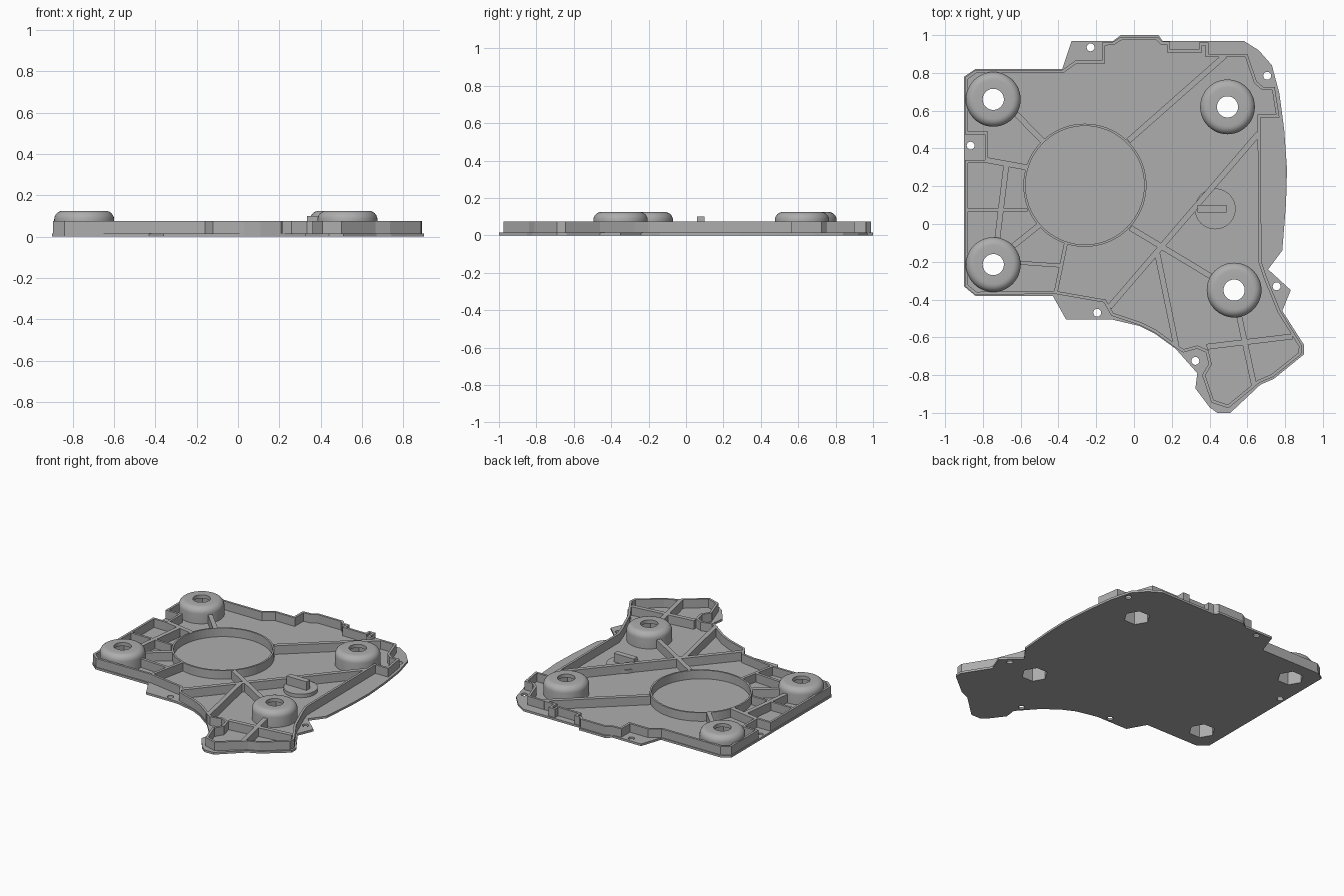
import bpy
import bmesh
from math import cos, sin, pi, radians
from mathutils import Vector

default_cube = bpy.data.objects.get("Cube")
if default_cube:
    bpy.data.objects.remove(default_cube, do_unlink=True)

PLATE_TOP, WALL_TOP, BOSS_TOP = .015, .075, .125

grey = bpy.data.materials.new("mid grey plastic")
grey.use_nodes = True
colour = (.42, .42, .42, 1)
grey.diffuse_color = colour
grey.node_tree.nodes["Principled BSDF"].inputs["Base Color"].default_value = colour


def add_object(name, mesh):
    mesh.materials.clear()
    mesh.materials.append(grey)
    obj = bpy.data.objects.new(name, mesh)
    bpy.context.collection.objects.link(obj)
    return obj


def circle(center, radius, sides):
    return [(center[0] + radius * cos(2 * pi * i / sides),
             center[1] + radius * sin(2 * pi * i / sides)) for i in range(sides)]


def extruded(name, loops, bottom, top):
    """Fill the first loop, leave the others as holes, and extrude."""
    curve = bpy.data.curves.new(name, 'CURVE')
    curve.dimensions = '2D'
    curve.fill_mode = 'BOTH'
    curve.extrude = (top - bottom) / 2
    for loop in loops:
        spline = curve.splines.new('POLY')
        spline.points.add(len(loop) - 1)
        for point, (x, y) in zip(spline.points, loop):
            point.co = (x, y, 0, 1)
        spline.use_cyclic_u = True
    helper = bpy.data.objects.new(name + " helper", curve)
    bpy.context.collection.objects.link(helper)
    depsgraph = bpy.context.evaluated_depsgraph_get()
    mesh = bpy.data.meshes.new_from_object(helper.evaluated_get(depsgraph))
    bpy.data.objects.remove(helper, do_unlink=True)
    for vert in mesh.vertices:
        vert.co.z += (bottom + top) / 2
    for face in mesh.polygons:
        face.use_smooth = False
    return add_object(name, mesh)


def inset(loop, distance):
    """Mitred inward offset of a clockwise outline."""
    result = []
    for i, point in enumerate(loop):
        here = Vector(point)
        before = (here - Vector(loop[i - 1])).normalized()
        after = (Vector(loop[(i + 1) % len(loop)]) - here).normalized()
        normal_a = Vector((before.y, -before.x))
        normal_b = Vector((after.y, -after.x))
        shift = (normal_a + normal_b) / (1 + normal_a.dot(normal_b))
        result.append(tuple(here + shift * distance))
    return result


def rib(name, start, end, width=.03):
    a, b = Vector(start), Vector(end)
    along = (b - a).normalized()
    side = Vector((-along.y, along.x)) * width / 2
    corners = [tuple(p) for p in (a - side, b - side, b + side, a + side)]
    return extruded(name, [corners], PLATE_TOP / 2, WALL_TOP)


def boss(name, center, sides=48):
    """Rounded standoff with a round top hole and a hexagonal pocket below."""
    outer, fillet, hole, pocket = .145, .042, .056, .085
    rings = [(pocket, 0, True), (pocket, .1, True), (hole, .1, False), (hole, BOSS_TOP, False)]
    for step in range(7):
        angle = pi / 2 * (1 - step / 6)
        rings.append((outer - fillet + fillet * cos(angle),
                      BOSS_TOP - fillet + fillet * sin(angle), False))
    rings += [(outer, PLATE_TOP / 2, False), (pocket, PLATE_TOP / 2, True)]
    bm = bmesh.new()
    built = []
    for radius, z, hexagonal in rings:
        row = []
        for i in range(sides):
            angle = 2 * pi * i / sides
            r = radius
            if hexagonal:
                r *= cos(pi / 6) / cos(angle % (pi / 3 - 1e-9) - pi / 6)
            row.append(bm.verts.new((center[0] + r * cos(angle), center[1] + r * sin(angle), z)))
        built.append(row)
    for lower, upper in zip(built, built[1:]):
        for i in range(sides):
            j = (i + 1) % sides
            bm.faces.new((lower[i], lower[j], upper[j], upper[i]))
    bmesh.ops.recalc_face_normals(bm, faces=bm.faces)
    # the surface is open at the pocket rim, so check that the flat top looks up
    bm.faces.ensure_lookup_table()
    if bm.faces[3 * sides].normal.z < 0:
        bmesh.ops.reverse_faces(bm, faces=bm.faces)
    mesh = bpy.data.meshes.new(name)
    bm.to_mesh(mesh)
    bm.free()
    obj = add_object(name, mesh)
    bpy.ops.object.select_all(action='DESELECT')
    obj.select_set(True)
    bpy.context.view_layer.objects.active = obj
    bpy.ops.object.shade_smooth_by_angle(angle=radians(35))


# Base plate with screw holes and hexagonal openings
plate_outline = [
    (-.9, .78), (-.84, .82), (-.38, .82), (-.33, .97), (-.11, .97), (-.07, 1), (.13, 1),
    (.15, .97), (.58, .97), (.66, .92), (.73, .84), (.77, .69), (.795, .5), (.81, .29),
    (.805, .11), (.785, -.14), (.71, -.24), (.83, -.35), (.785, -.46), (.9, -.64),
    (.9, -.69), (.74, -.82), (.67, -.85), (.51, -1), (.44, -1), (.4, -.97),
    (.325, -.87), (.335, -.79), (.22, -.66), (.11, -.58), (.03, -.54), (-.12, -.505),
    (-.36, -.505), (-.43, -.38), (-.84, -.38), (-.9, -.33)]
boss_centers = {"back_right_boss": (-.745, .66), "back_left_boss": (.495, .62),
                "front_right_boss": (-.745, -.215), "front_left_boss": (.53, -.35)}
screw_holes = [(-.23, .935), (.705, .785), (-.865, .415), (.755, -.33), (.325, -.725), (-.195, -.47)]
holes = [circle(c, .021, 16) for c in screw_holes]
holes += [circle(c, .085, 6) for c in boss_centers.values()]
extruded("base_plate", [plate_outline] + holes, 0, PLATE_TOP)

# Perimeter wall that steps around the screw tabs
wall_outline = [
    (-.895, .775), (-.84, .815), (-.38, .815), (-.31, .865), (-.17, .865), (-.17, .96),
    (-.11, .965), (-.07, .99), (.125, .99), (.15, .965), (.19, .965), (.19, .925),
    (.345, .925), (.345, .96), (.395, .96), (.395, .9), (.6, .9), (.65, .755), (.685, .725),
    (.745, .725), (.77, .565), (.67, .565), (.675, -.2), (.7, -.275), (.775, -.46),
    (.89, -.645), (.885, -.69), (.735, -.81), (.665, -.84), (.5, -.975), (.41, -.945),
    (.36, -.8), (.395, -.74), (.38, -.68), (.335, -.66), (.26, -.68), (.22, -.655),
    (.11, -.575), (.03, -.535), (-.12, -.485), (-.16, -.415), (-.42, -.37), (-.84, -.375),
    (-.895, -.33), (-.895, .34), (-.79, .34), (-.79, .475), (-.895, .475)]
extruded("perimeter_wall", [wall_outline, inset(wall_outline, .016)], PLATE_TOP / 2, WALL_TOP)

# Large thin ring
ring_center = (-.26, .205)
extruded("large_ring", [circle(ring_center, .326, 72), circle(ring_center, .314, 72)],
         PLATE_TOP / 2, WALL_TOP)

# Stiffening ribs
rib("back_diagonal_rib", (-.03, .44), (.48, .89))
rib("long_diagonal_rib", (-.13, -.44), (.66, .48))
rib("ring_to_front_boss_rib", (-.02, -.02), (.42, -.285))
rib("front_wall_rib", (.12, -.14), (.225, -.65))
rib("tail_long_rib", (.555, -.48), (.635, -.85))
rib("tail_cross_rib", (.385, -.65), (.84, -.595))
rib("back_boss_rib", (-.65, .61), (-.485, .44))
rib("front_boss_rib", (-.65, -.125), (-.5, -.005))
rib("side_upper_rib", (-.79, .34), (-.57, .3))
rib("side_upright_rib", (-.675, .32), (-.725, -.09))
rib("side_middle_rib", (-.89, .075), (-.565, .075), .016)
rib("corner_cross_rib", (-.61, -.205), (-.395, -.22), .02)
rib("corner_upright_rib", (-.36, -.1), (-.415, -.365), .02)

# Rounded standoffs
for boss_name, boss_center in boss_centers.items():
    boss(boss_name, boss_center)

# Low disc carrying a small raised bar
extruded("locator_disc", [circle((.43, .08), .108, 40)], PLATE_TOP / 2, .04)
extruded("locator_bar", [[(.335, .06), (.49, .06), (.49, .1), (.335, .1)]], .03, .1)
